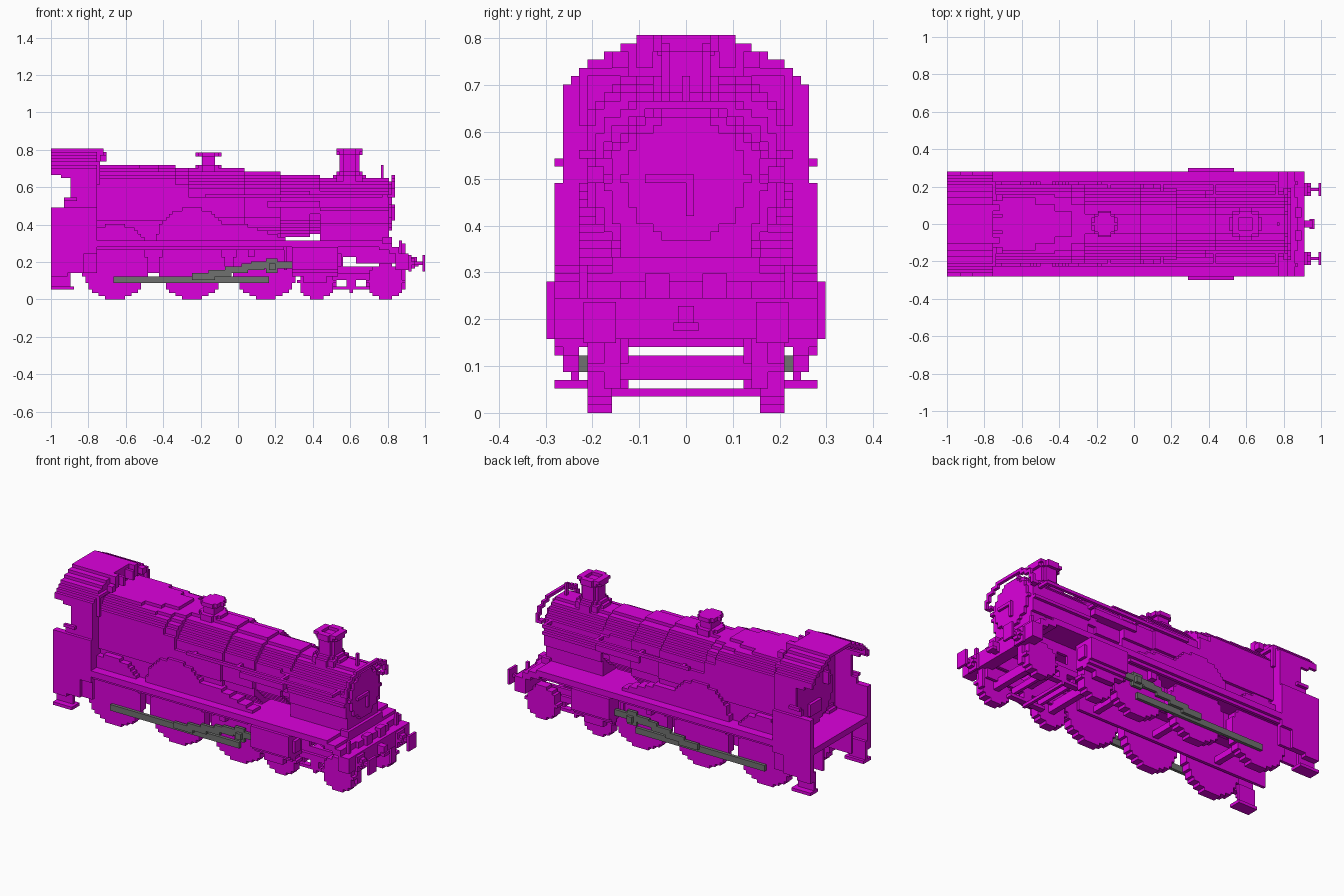
import bpy, bmesh, math
from mathutils import Vector

cube = bpy.data.objects.get("Cube")
if cube:
    bpy.data.objects.remove(cube, do_unlink=True)

U = 2 / 114  # size of one block


def material(name, rgb):
    m = bpy.data.materials.new(name)
    m.use_nodes = True
    m.diffuse_color = (*rgb, 1)
    m.node_tree.nodes["Principled BSDF"].inputs["Base Color"].default_value = (*rgb, 1)
    return m


MAGENTA = material("magenta", (0.72, 0.0, 0.72))
GRAY = material("rod gray", (0.16, 0.165, 0.16))


def prism(outline, axis, a, b):
    return outline, axis, a, b


def box(x0, x1, y0, y1, z0, z1):
    return prism([(x0, z0), (x1, z0), (x1, z1), (x0, z1)], "y", y0, y1)


def rows(start, spans):
    """Stepped outline from stacked rows, each one block high."""
    left, right = [], []
    for i, (lo, hi) in enumerate(spans):
        left += [(lo, start + i), (lo, start + i + 1)]
        right += [(hi, start + i), (hi, start + i + 1)]
    clean = []
    for p in right + left[::-1]:
        if not clean or p != clean[-1]:
            clean.append(p)
    return clean


def disc(cu, cv, r, low=-1e9):
    """Stepped disc outline, optionally cut off below a height."""
    spans, first = [], None
    for i in range(int(round(2 * r))):
        v = cv - r + i
        if v < low:
            continue
        first = v if first is None else first
        w = max(1, round(math.sqrt(max(0, r * r - (v + .5 - cv) ** 2))))
        spans.append((cu - w, cu + w))
    return rows(first, spans)


def part(name, prisms, mat=MAGENTA, mirror=False):
    bm = bmesh.new()
    for outline, axis, a, b in prisms:
        place = {"x": lambda p, d: (d, p[0], p[1]),
                 "y": lambda p, d: (p[0], d, p[1]),
                 "z": lambda p, d: (p[0], p[1], d)}[axis]
        face = bm.faces.new([bm.verts.new(Vector(place(p, a)) * U) for p in outline])
        ext = bmesh.ops.extrude_face_region(bm, geom=[face], use_keep_orig=True)
        new = [g for g in ext["geom"] if isinstance(g, bmesh.types.BMVert)]
        shift = Vector(place((0, 0), b - a)) * U
        bmesh.ops.translate(bm, verts=new, vec=shift)
    bmesh.ops.recalc_face_normals(bm, faces=bm.faces)
    me = bpy.data.meshes.new(name)
    bm.to_mesh(me)
    bm.free()
    me.materials.append(mat)
    ob = bpy.data.objects.new(name, me)
    bpy.context.collection.objects.link(ob)
    if mirror:
        mod = ob.modifiers.new("mirror", "MIRROR")
        mod.use_axis = (False, True, False)
        mod.use_mirror_merge = False
    return ob


def sym(ws):
    return [(-w, w) for w in ws]


# Boiler, smokebox and firebox
part("boiler", [prism(disc(0, 28, 12), "x", -18, 2), prism(disc(0, 28, 11), "x", 2, 13),
                prism(disc(0, 29, 9), "x", 13, 25), prism(disc(0, 28.5, 9.5), "x", 13, 22)])
part("smokebox", [prism(disc(0, 27.5, 9.5), "x", 25, 46)])
part("smokebox_door", [prism(disc(0, 28.5, 7.5), "x", 46, 47),
                       box(47, 47.8, -5, 1, 28, 29), box(47, 47.8, 0, 1, 24, 28)])
part("smokebox_saddle", [box(25, 46, -8, 8, 17, 22)])
arc = [(10, 11), (10, 11), (9, 11), (9, 10), (7, 10), (5, 8), (0, 6)]
part("front_handrail", [prism(rows(31, arc), "x", 46.8, 47.8),
                        box(45.5, 47, 9, 11, 31, 32)], mirror=True)
part("side_handrail", [box(-10, 44, 12, 13, 31, 32)]
     + [box(x, x + 1, 8, 13, 31, 32) for x in (-8, 8, 24, 43)], mirror=True)
part("boiler_pipe", [box(9, 25, 10, 12, 28, 30)], mirror=True)
firebox = [11] * 6 + [12] * 13 + [11, 10]
part("firebox", [prism(rows(18, sym(firebox + [9, 8])), "x", -43, -30),
                 prism(rows(18, sym(firebox + [9, 6])), "x", -30, -24),
                 prism(rows(18, sym(firebox + [8, 4])), "x", -24, -19),
                 prism(rows(18, sym([12] * 17 + [11, 11, 10, 8, 6])), "x", -19, -15)])

# Chimney and safety valve
part("chimney", [prism(disc(34, 0, r), "z", a, b)
                 for r, a, b in ((5, 35, 38), (4, 38, 39), (3, 39, 44), (4, 44, 45))])
part("chimney_rim", [box(30, 32, -3, 3, 45, 46), box(36, 38, -3, 3, 45, 46),
                     box(32, 36, 2, 4, 45, 46), box(32, 36, -4, -2, 45, 46)])
part("safety_valve", [prism(disc(-9, 0, r), "z", a, b)
                      for r, a, b in ((4, 38, 41), (2.5, 41, 43.5), (3.5, 43.5, 44.8))])
part("lamp_iron", [box(43.6, 44.4, -.5, .5, 36, 41)])

# Cab
roof = [(14, 15), (13, 15), (13, 14), (11, 13), (9, 12), (7, 10), (5, 8), (0, 6)]
part("cab_roof", [prism(rows(38, roof), "x", -57, -43)], mirror=True)
side = [(-57, 8), (-43, 8), (-43, 40), (-57, 40), (-57, 38), (-54, 38), (-54, 37),
        (-51, 37), (-51, 30), (-53, 30), (-53, 28), (-57, 28)]
part("cab_side", [prism(side, "y", 14, 15),
                  prism([(-57, 8), (-47, 8), (-47, 14), (-43, 14), (-43, 28), (-57, 28)],
                        "y", 15, 16),
                  box(-53, -49, 15, 16, 30, 31)], mirror=True)
front = [15] * 22 + [14, 13, 12, 10, 8, 6]
part("cab_front", [prism(rows(18, sym(front)), "x", -45, -43)])
part("cab_window_rim", [box(-43, -42, 7, 13, 41, 42), box(-43, -42, 12, 13, 35, 41),
                        box(-43, -42, 6, 7, 39, 41), box(-42, -40, 7, 9, 42, 44)], mirror=True)
part("whistle", [box(-43, -40, 2, 3, 42, 45), box(-43, -41, 4, 6, 42, 46)], mirror=True)
part("cab_backhead", [prism(disc(0, 28, 10), "x", -47, -45),
                      box(-48, -47, -3, 3, 22, 26), box(-49, -47, -6, -5, 30, 34)])
part("cab_step", [box(-57, -51, 13, 14, 3, 10), box(-57, -50, 12, 16, 3, 4),
                  box(-57, -52, 13, 16, 7, 8)], mirror=True)

# Running board, dropping in steps to the front beam
part("running_board", [box(-57, 44, -16, 16, 16, 18), box(43, 47, -16, 16, 15, 17),
                       box(46, 49, -16, 16, 14, 16), box(48, 52, -16, 16, 9, 14)])
part("front_steps", [box(44, 47, -9, 9, 16, 19), box(46, 50, -8, 8, 14, 16)])
part("valance", [box(-43, 14, 14, 15, 15, 16)], mirror=True)
part("front_lamp", [box(49, 51, 2, 5, 14, 17), box(49, 50, 12, 13, 14, 18)], mirror=True)

# Splashers over the driving wheels, with a stepped box ahead of the middle one
part("splashers", [prism(disc(-37.5, 11, 12, 18), "y", 9, 13),
                   prism(disc(-14, 17, 11, 18), "y", 9, 13),
                   prism(disc(8.5, 9, 11, 18), "y", 9, 13)]
     + [box(-4, 3 + 3 * i, 9, 13, 18, 23 - i) for i in range(4)], mirror=True)

# Frames
part("main_frame", [box(-56, 15, 7, 8, 8, 16), box(15, 50, 7, 8, 13, 16),
                    box(21, 32, 7, 8, 9, 13), box(36, 49, 7, 8, 11, 13)], mirror=True)
part("bogie_frame", [box(21, 50, 7, 8, 6, 10), box(28, 41, 7, 9, 3, 4),
                     box(29, 40, 8, 9, 6, 8), box(33, 36, 7, 9, 4, 6)], mirror=True)
part("bogie_stretchers", [box(33, 36, -7, 7, 8, 10), box(29, 30, -8, 8, 4, 6),
                          box(39, 40, -8, 8, 4, 6), box(34, 35, -9, 9, 2, 3)])
part("guard_iron", [box(50, 51, 8, 10, 3, 10)], mirror=True)

# Wheels and axles
DRIVERS, BOGIE = (-37.5, -14, 8.5), (24, 45)
part("driving_wheels", [prism(disc(x, 10, 10), "y", 9, 12) for x in DRIVERS], mirror=True)
part("bogie_wheels", [prism(disc(x, 5.5, 5.5), "y", 9, 12) for x in BOGIE], mirror=True)
part("axles", [box(x - 1, x + 1, -9, 9, 9, 11) for x in DRIVERS]
     + [box(x - 1, x + 1, -9, 9, 4, 7) for x in BOGIE])

# Cylinders and motion
part("cylinders", [prism(rows(7, [(13, 15), (10, 16)] + [(10, 17)] * 7), "x", 16.5, 30.5),
                   box(30.5, 31.5, 12, 15, 10, 14), box(20, 27, 13, 15, 5, 7),
                   box(24, 27, 8, 11, 10, 16)], mirror=True)
part("coupling_rod", [box(-38, 9.5, 12, 13, 5, 7)], GRAY, True)
part("connecting_rod", [box(-14 + 5 * i, -7 + 5 * i, 13, 14, 6 + i, 8 + i) for i in range(4)]
     + [box(4, 16.5, 13, 14, 9.5, 11.5)], GRAY, True)
part("crosshead", [box(8.5, 12, 13, 14, 8, 12.5), box(9.5, 11.5, 12, 15, 9, 11)], GRAY, True)
part("slide_bar_bracket", [box(3, 5, 11, 14, 13, 16), box(14, 15, 11, 13, 9, 16)], mirror=True)

# Buffers and coupling
part("buffers", [prism(disc(10.5, 11, 2.5), "x", 52, 52.8),
                 prism(disc(10.5, 11, 1.5), "x", 52.8, 54),
                 box(54, 56.4, 10, 11, 10.5, 11.5),
                 prism(disc(10.5, 11, 2.5), "x", 56.2, 57)], mirror=True)
part("coupling_hook", [box(52, 54.5, -1, 1, 10, 13), box(53.5, 55, -1.5, 1.5, 10, 11)])
